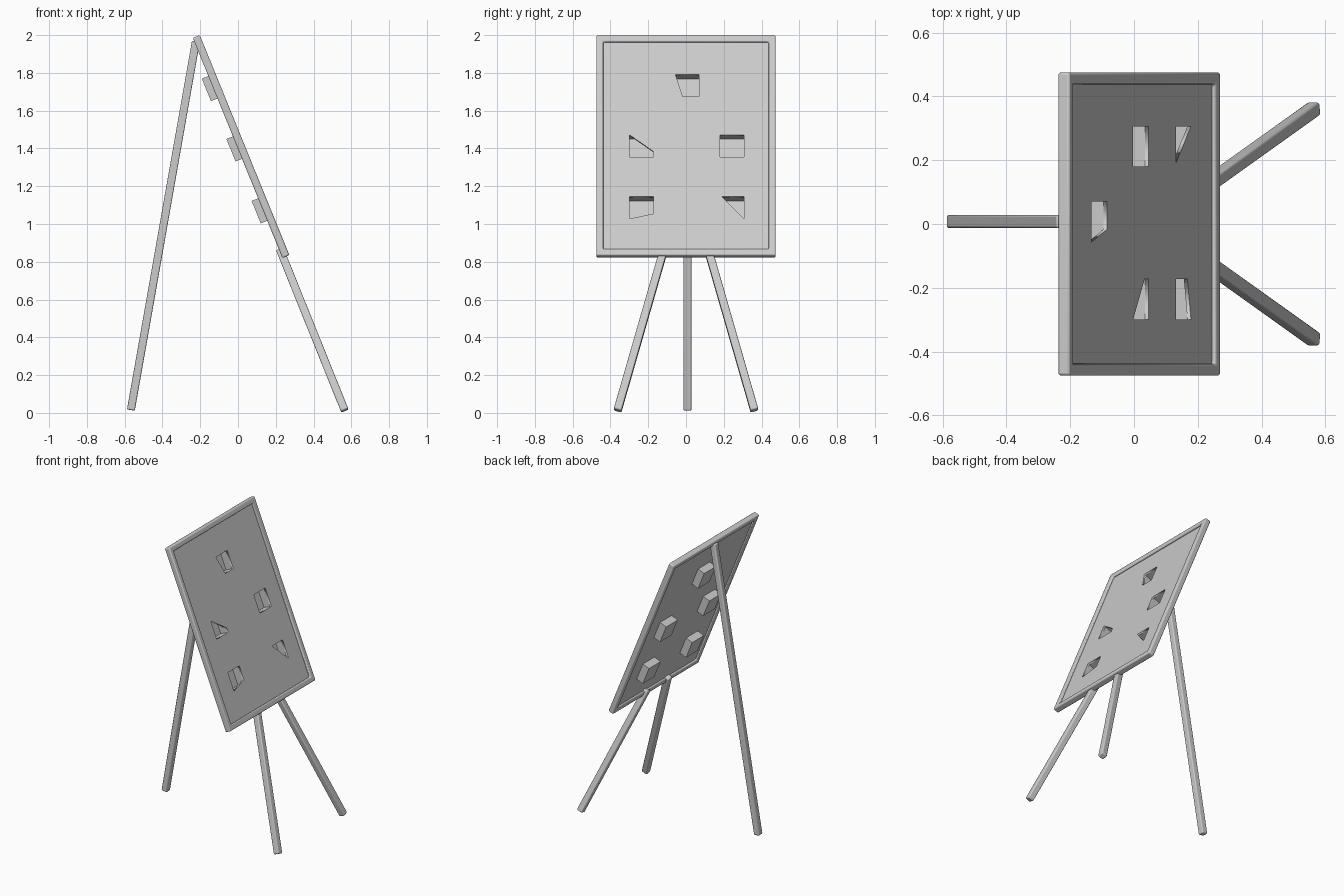
import bpy, bmesh
from mathutils import Vector, Matrix

if "Cube" in bpy.data.objects:
    bpy.data.objects.remove(bpy.data.objects["Cube"])

# Board frame: local x = across (world y), local y = up the board, local z = front normal
ACROSS = Vector((0, 1, 0))
UP = Vector((-0.377, 0, 0.926)).normalized()
NORMAL = ACROSS.cross(UP)
CENTRE = Vector((0.0165, 0, 1.41))


def frame_matrix(x, y, z, origin):
    m = Matrix((x, y, z)).transposed().to_4x4()
    m.translation = origin
    return m


BOARD = frame_matrix(ACROSS, UP, NORMAL, CENTRE)


def add_object(name, bm, matrix, bevel=0.0):
    bmesh.ops.recalc_face_normals(bm, faces=bm.faces)
    mesh = bpy.data.meshes.new(name)
    bm.to_mesh(mesh)
    bm.free()
    ob = bpy.data.objects.new(name, mesh)
    ob.matrix_world = matrix
    bpy.context.collection.objects.link(ob)
    if bevel:
        mod = ob.modifiers.new("round_edges", 'BEVEL')
        mod.width = bevel
        mod.segments = 3
        mod.limit_method = 'ANGLE'
        bpy.ops.object.select_all(action='DESELECT')
        ob.select_set(True)
        bpy.context.view_layer.objects.active = ob
        bpy.ops.object.shade_smooth_by_angle()
    return ob


def leg(name, top, foot, facing, width=0.042):
    top, foot = Vector(top), Vector(foot)
    z = (top - foot).normalized()
    x = (facing - z * facing.dot(z)).normalized()
    bm = bmesh.new()
    bmesh.ops.create_cube(bm, size=1)
    bmesh.ops.scale(bm, vec=(width, width, (top - foot).length), verts=bm.verts)
    add_object(name, bm, frame_matrix(x, z.cross(x), z, (top + foot) / 2), 0.007)


# Rounded rectangular frame: ring of four mitred bars
W, H, BAR, T = 0.475, 0.629, 0.037, 0.02
bm = bmesh.new()
rings = []
for w, h, c in ((W, H, T), (W - BAR, H - BAR, T), (W - BAR, H - BAR, -T), (W, H, -T)):
    rings.append([bm.verts.new((sx * w, sy * h, c))
                  for sx, sy in ((-1, -1), (1, -1), (1, 1), (-1, 1))])
for i in range(4):
    a, b = rings[i], rings[(i + 1) % 4]
    for j in range(4):
        k = (j + 1) % 4
        bm.faces.new((a[j], a[k], b[k], b[j]))
add_object("board_frame", bm, BOARD, 0.008)

# Pocket centres and the shape of the opening in front of each
S = 0.063
pockets = [
    ((0.007, 0.347), [(-S, S), (S, S), (S, -S), (-0.024, -S)]),
    ((-0.236, 0.002), [(-S, S), (S, -0.032), (S, -S), (-S, -S)]),
    ((0.243, 0.002), [(-S, S), (S, S), (S, -S), (-S, -S)]),
    ((-0.236, -0.352), [(-S, S), (S, S), (S, -0.034), (-S, -S)]),
    ((0.243, -0.352), [(-0.053, S), (S, S), (S, -S)]),
]

# Thin panel with the openings cut out, as a filled 2D curve
curve = bpy.data.curves.new("panel", 'CURVE')
curve.dimensions = '2D'
curve.fill_mode = 'BOTH'
curve.extrude = 0.006


def outline(points):
    sp = curve.splines.new('POLY')
    sp.points.add(len(points) - 1)
    for p, (x, y) in zip(sp.points, points):
        p.co = (x, y, 0, 1)
    sp.use_cyclic_u = True


pw, ph = W - 0.03, H - 0.03
outline([(-pw, -ph), (pw, -ph), (pw, ph), (-pw, ph)])
for (cx, cy), shape in pockets:
    outline([(cx + x, cy + y) for x, y in shape])
panel = bpy.data.objects.new("panel", curve)
panel.matrix_world = BOARD
bpy.context.collection.objects.link(panel)
bpy.ops.object.select_all(action='DESELECT')
panel.select_set(True)
bpy.context.view_layer.objects.active = panel
bpy.ops.object.convert(target='MESH')

# Open square pockets behind the panel
for i, ((cx, cy), shape) in enumerate(pockets):
    bm = bmesh.new()
    corners = ((-S, -S), (S, -S), (S, S), (-S, S))
    front = [bm.verts.new((cx + x, cy + y, -0.005)) for x, y in corners]
    back = [bm.verts.new((cx + x, cy + y, -0.056)) for x, y in corners]
    bm.faces.new(back)
    for j in range(4):
        k = (j + 1) % 4
        bm.faces.new((front[j], front[k], back[k], back[j]))
    box = add_object(f"pocket_{i + 1}", bm, BOARD)
    mod = box.modifiers.new("walls", 'SOLIDIFY')
    mod.thickness = 0.002
    mod.offset = 1

# Legs: one rear prop and a splayed pair at the front
leg("rear_leg", (-0.223, 0.008, 1.966), (-0.567, 0.008, 0.015), Vector((1, 0, 0)))
for side, s in (("left", -1), ("right", 1)):
    leg(f"front_leg_{side}", (0.222, s * 0.117, 0.865), (0.565, s * 0.362, 0.013), NORMAL)
